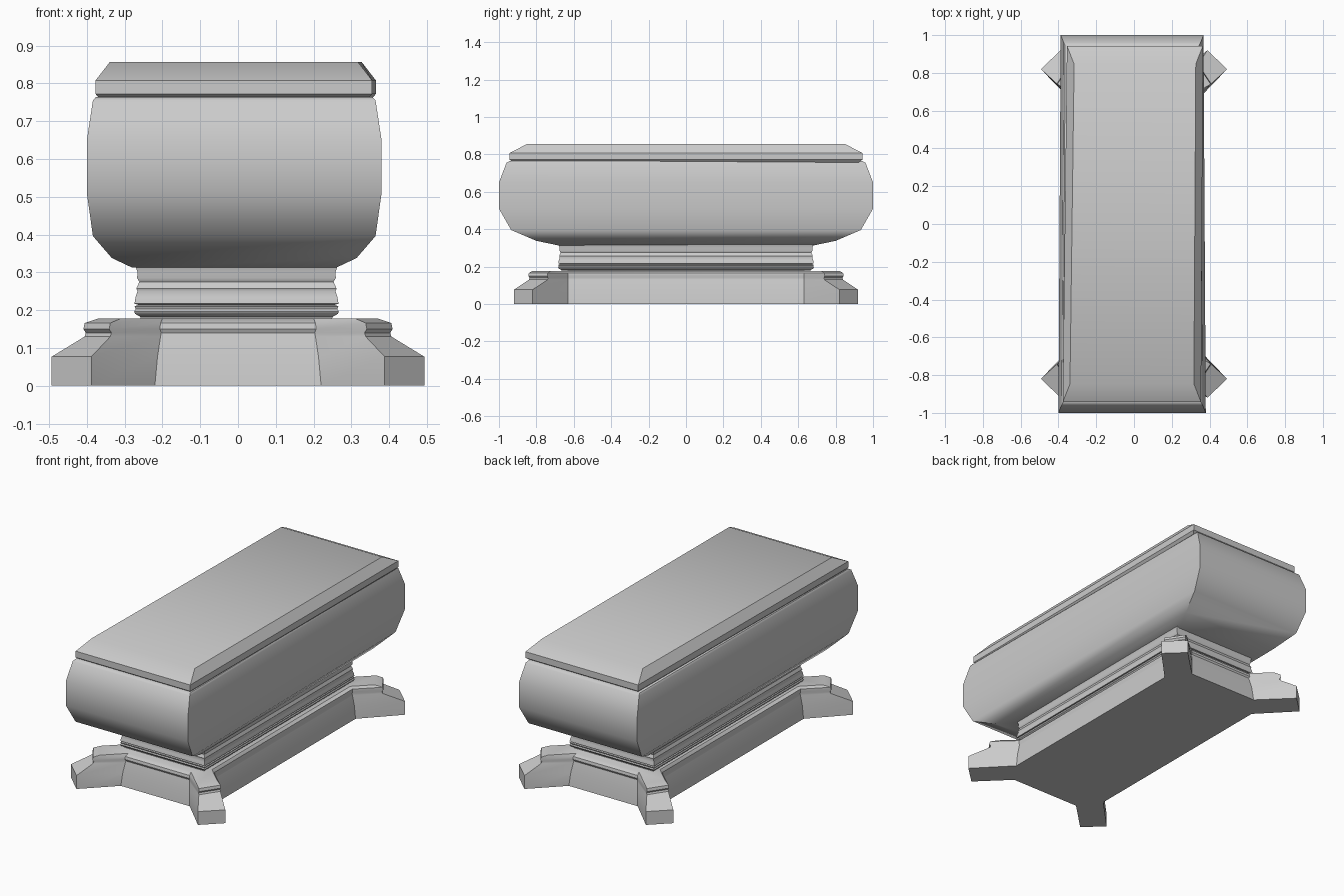
import bpy, bmesh, math

if "Cube" in bpy.data.objects:
    bpy.data.objects.remove(bpy.data.objects["Cube"])


def loft(name, rings, angle=45):
    """Skin a stack of closed rings, cap both ends and smooth by angle."""
    bm = bmesh.new()
    loops = [[bm.verts.new(p) for p in ring] for ring in rings]
    for a, b in zip(loops, loops[1:]):
        n = len(a)
        for i in range(n):
            j = (i + 1) % n
            bm.faces.new((a[i], a[j], b[j], b[i]))
    bm.faces.new(loops[0][::-1])
    bm.faces.new(loops[-1])
    bmesh.ops.recalc_face_normals(bm, faces=bm.faces[:])
    mesh = bpy.data.meshes.new(name)
    bm.to_mesh(mesh)
    bm.free()
    ob = bpy.data.objects.new(name, mesh)
    bpy.context.collection.objects.link(ob)
    bpy.ops.object.select_all(action='DESELECT')
    ob.select_set(True)
    bpy.context.view_layer.objects.active = ob
    bpy.ops.object.shade_smooth_by_angle(angle=math.radians(angle))
    return ob


def rect(z, hx, hy, cx=0.0, taper=0.0, skew=0.0):
    """Rectangle ring; taper narrows it and skew shifts it towards the back."""
    ring = []
    for sx, sy in ((1, -1), (1, 1), (-1, 1), (-1, -1)):
        ring.append((cx + skew * sy + sx * (hx - taper * sy), sy * hy, z))
    return ring


def footed(z, *corner):
    """Mirror one footed corner outline into all four quadrants."""
    fwd, back = list(corner), list(corner)[::-1]
    ring = []
    for sx, sy, pts in ((1, 1, fwd), (-1, 1, back), (-1, -1, fwd), (1, -1, back)):
        ring += [(sx * x, sy * y, z) for x, y in pts]
    return ring


# Base with four diagonal feet: side notch, two foot tips, end notch
loft("footed_base", [
    footed(0.000, (.310, .63), (.493, .82), (.388, .92), (.220, .755)),
    footed(0.077, (.302, .63), (.493, .82), (.388, .92), (.213, .747)),
    footed(0.130, (.290, .63), (.406, .74), (.338, .84), (.205, .735)),
    footed(0.140, (.288, .63), (.403, .738), (.335, .837), (.203, .733)),
    footed(0.150, (.292, .63), (.409, .742), (.341, .843), (.207, .738)),
    footed(0.166, (.290, .63), (.406, .74), (.338, .84), (.205, .735)),
    footed(0.178, (.275, .63), (.370, .72), (.310, .82), (.200, .715)),
], 35)

# Moulded neck between base and chest
neck = [(.170, .255), (.182, .257), (.190, .271), (.197, .274), (.203, .270),
        (.210, .273), (.214, .262), (.217, .273), (.235, .270), (.250, .265),
        (.257, .268), (.275, .260), (.285, .266), (.300, .265), (.318, .271)]
loft("moulded_neck", [rect(z, x - .003, x + .41, -.004) for z, x in neck])

# Bulging chest
chest = [(.313, .265, .68), (.338, .318, .80), (.396, .368, .935),
         (.510, .384, 1.0), (.650, .384, 1.0), (.755, .368, .96),
         (.764, .360, .945)]
loft("bulging_chest", [rect(z, x, y, -.01, .006) for z, x, y in chest])

# Bevelled lid
lid = [(.758, .350, .925), (.772, .363, .943), (.808, .363, .943), (.857, .325, .847)]
loft("bevelled_lid", [rect(z, x, y, -.003, .003, .008) for z, x, y in lid], 30)
